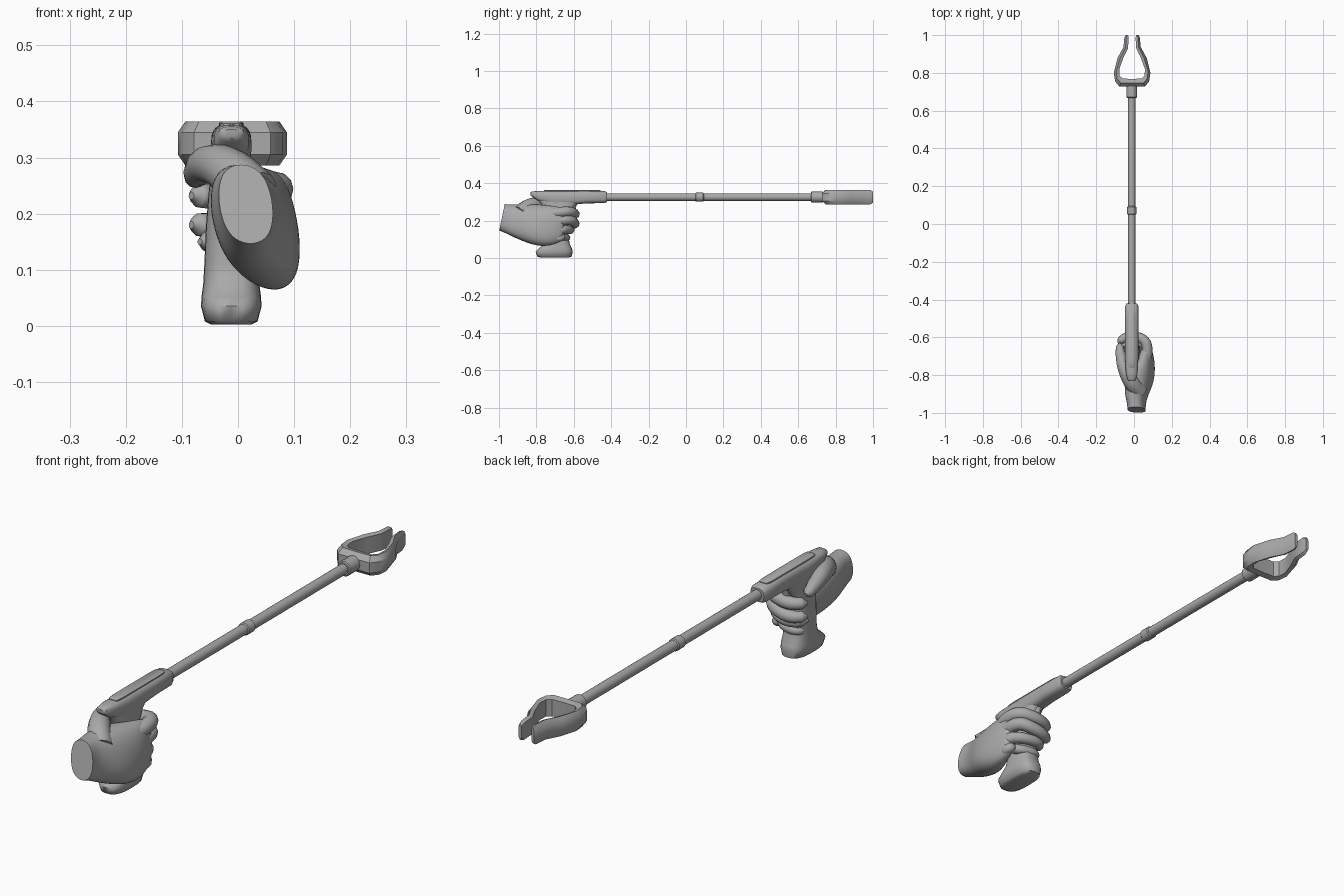
import bpy, bmesh
from math import cos, sin, pi, radians
from mathutils import Vector

cube = bpy.data.objects.get("Cube")
if cube:
    bpy.data.objects.remove(cube)

grey = bpy.data.materials.new("mid_grey")
grey.use_nodes = True
COLOUR = (0.4, 0.4, 0.4, 1)
grey.diffuse_color = COLOUR
grey.node_tree.nodes["Principled BSDF"].inputs["Base Color"].default_value = COLOUR

CX, AXIS_Z = -0.012, 0.325   # centre line of the tool


def finish(ob, angle=40):
    bpy.ops.object.select_all(action='DESELECT')
    ob.select_set(True)
    bpy.context.view_layer.objects.active = ob
    ob.data.materials.clear()
    ob.data.materials.append(grey)
    bpy.ops.object.shade_smooth_by_angle(angle=radians(angle))
    return ob


def loft(name, rings, angle=40, subdivide=0):
    """Skin a list of equal-length point rings and cap both ends."""
    bm = bmesh.new()
    rows = [[bm.verts.new(p) for p in ring] for ring in rings]
    n = len(rows[0])
    for a, b in zip(rows, rows[1:]):
        for i in range(n):
            j = (i + 1) % n
            bm.faces.new((a[i], a[j], b[j], b[i]))
    caps = [bm.faces.new(rows[0]), bm.faces.new(rows[-1])]
    if subdivide:
        crease = bm.edges.layers.float.new("crease_edge")
        for e in caps[0].edges:
            e[crease] = 1.0
    bmesh.ops.recalc_face_normals(bm, faces=bm.faces)
    me = bpy.data.meshes.new(name)
    bm.to_mesh(me)
    bm.free()
    ob = bpy.data.objects.new(name, me)
    bpy.context.collection.objects.link(ob)
    if subdivide:
        ob.modifiers.new("smooth", 'SUBSURF').levels = subdivide
        ob.modifiers["smooth"].render_levels = subdivide
    return finish(ob, angle)


def oval(hw, hh, n=24, square=0.7):
    """Rounded-rectangle outline as (u, v) pairs."""
    def p(c):
        return abs(c) ** square * (1 if c > 0 else -1)
    return [(hw * p(cos(2 * pi * i / n)), hh * p(sin(2 * pi * i / n))) for i in range(n)]


def tube(name, path):
    """Round limb through points (x, y, z, radius)."""
    cu = bpy.data.curves.new(name, 'CURVE')
    cu.dimensions = '3D'
    cu.bevel_depth = 1
    cu.bevel_resolution = 4
    cu.resolution_u = 6
    cu.use_fill_caps = True
    sp = cu.splines.new('BEZIER')
    sp.bezier_points.add(len(path) - 1)
    for bp, (x, y, z, r) in zip(sp.bezier_points, path):
        bp.co, bp.radius = (x, y, z), r
        bp.handle_left_type = bp.handle_right_type = 'AUTO'
    ob = bpy.data.objects.new(name, cu)
    bpy.context.collection.objects.link(ob)
    bpy.ops.object.select_all(action='DESELECT')
    ob.select_set(True)
    bpy.context.view_layer.objects.active = ob
    bpy.ops.object.convert(target='MESH')
    return finish(bpy.context.object, 60)


def rod(name, y0, y1, r):
    edge = 0.004
    steps = [(y0, r - edge), (y0 + edge, r), (y1 - edge, r), (y1, r - edge)]
    loft(name, [[(CX + u, y, AXIS_Z + v) for u, v in oval(s, s, 20, 1)] for y, s in steps])


# Pole and its collars
rod("pole", -0.45, 0.74, 0.02)
rod("middle_collar", 0.05, 0.095, 0.024)
rod("end_collar", 0.668, 0.735, 0.029)

# Jaw: outer and inner half outlines swept round as one band
half = [((0, .728), (0, .768)), ((.068, .728), (.05, .77)), ((.09, .755), (.066, .785)),
        ((.097, .8), (.068, .82)), ((.077, .88), (.046, .88)), ((.046, .935), (.022, .93)),
        ((.041, .985), (.018, .985)), ((.034, 1.0), (.022, 1.0))]
band = [(-1, o, i) for o, i in reversed(half[1:])] + [(1, o, i) for o, i in half]
rings = []
for side, o, i in band:
    o, i = (Vector((CX + .002 + side * p[0], p[1], AXIS_Z)) for p in (o, i))
    mid = o.lerp(i, 0.45)
    h = 0.03 if o.y > 0.99 else 0.039
    rings.append([p + Vector((0, 0, dz)) for p, dz in
                  ((o, -.02), (o, .02), (mid, h), (i, h - .006), (i, .006 - h), (mid, -h))])
loft("jaw", rings, 35)

# Handle body: y, half width, bottom, top
body = [(-.832, .012, .336, .35), (-.825, .022, .328, .355), (-.79, .031, .305, .358),
        (-.7, .036, .275, .36), (-.6, .036, .285, .36), (-.53, .036, .292, .36),
        (-.435, .035, .293, .358), (-.422, .029, .299, .351)]
loft("handle_body", [[(CX + u, y, (b + t) / 2 + v) for u, v in oval(w, (t - b) / 2)]
                     for y, w, b, t in body])
loft("top_strip", [[(CX + u, -.608 + v, z) for u, v in oval(.022 - d, .152 - d, 24, .3)]
                   for z, d in ((.35, 0), (.361, 0), (.364, .004))])

# Grip: z, centre y, half depth, half width
grip = [(.002, -.703, .075, .035), (.008, -.703, .093, .047), (.035, -.705, .099, .054),
        (.052, -.698, .088, .053), (.075, -.688, .067, .05), (.11, -.688, .06, .048),
        (.18, -.69, .06, .045), (.24, -.688, .066, .04), (.28, -.68, .09, .036),
        (.32, -.67, .13, .032)]
loft("grip", [[(CX + u, y + v, z) for u, v in oval(w, d)] for z, y, d, w in grip], 60)
loft("trigger", [[(CX + u, y + v, z) for u, v in oval(.012, .014)]
                 for z, y in ((.31, -.59), (.26, -.605), (.21, -.605), (.18, -.6))])

# Palm and wrist: y, centre x, centre z, half width, half height, lean
palm = [(-.984, .014, .217, .049, .073, .12), (-.95, .012, .21, .05, .079, .12),
        (-.91, .013, .196, .06, .094, .15), (-.85, .025, .185, .075, .108, .2),
        (-.79, .04, .175, .07, .116, .18), (-.73, .06, .172, .05, .112, .1),
        (-.68, .066, .178, .034, .1, .06), (-.65, .066, .18, .024, .085, 0)]
loft("palm", [[(x + u - lean * v, y + (.21 * v if y < -.94 else 0), z + v)
               for u, v in oval(w, h, 12, .85)] for y, x, z, w, h, lean in palm], 50, 2)

# Thumb over the near side of the grip
tube("thumb", [(.03, -.89, .235, .045), (-.015, -.835, .276, .042), (-.052, -.765, .288, .034),
               (-.07, -.695, .276, .027), (-.076, -.648, .265, .02), (-.077, -.632, .262, .006)])

# Fingers curling round the front of the grip: name, knuckle z, tip z, radius, reach
for name, z0, z1, r, reach in (("index", .245, .232, .027, .0), ("middle", .2, .18, .026, .0),
                               ("ring", .15, .15, .023, -.025), ("little", .11, .108, .019, -.045)):
    dx = -reach * 0.6
    tube(name + "_finger",
         [(.06, -.73, z0 - .01, r * 1.1), (.07, -.665, z0, r * 1.05),
          (.058, -.622 + reach, z0 + .002, r), (.018, -.598 + reach, (z0 + z1) / 2, r * .95),
          (-.038, -.598 + reach, z1, r * .9), (-.07 + dx, -.618 + reach, z1, r * .8),
          (-.083 + dx, -.632 + reach, z1, r * .25)])
